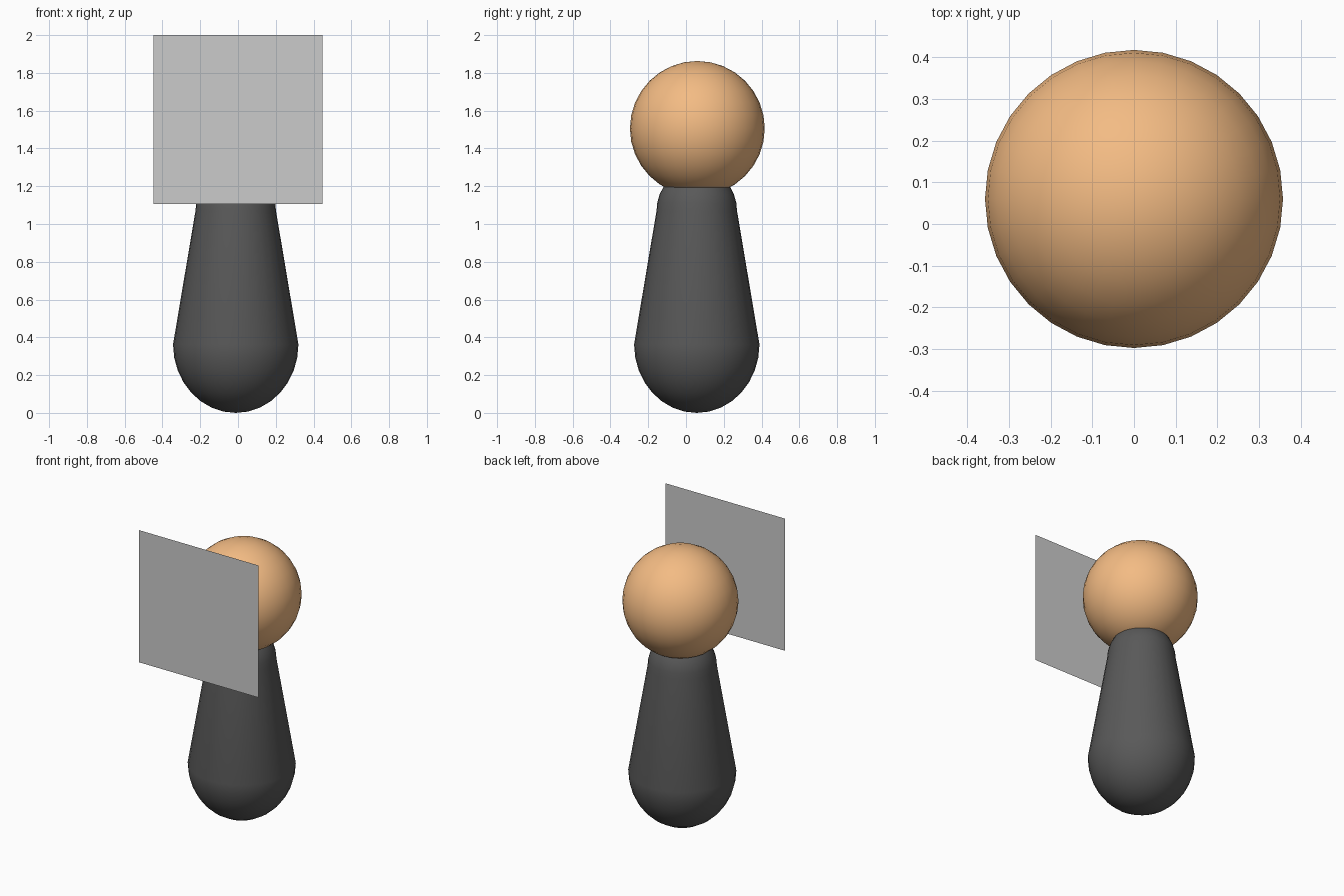
import bpy, bmesh
from math import sin, cos, pi

if "Cube" in bpy.data.objects:
    bpy.data.objects.remove(bpy.data.objects["Cube"])


def colour(obj, rgb):
    mat = bpy.data.materials.new(obj.name + "_colour")
    mat.diffuse_color = (*rgb, 1)
    mat.use_nodes = True
    mat.node_tree.nodes["Principled BSDF"].inputs["Base Color"].default_value = mat.diffuse_color
    obj.data.materials.append(mat)


def smooth_object(name, bm, location):
    mesh = bpy.data.meshes.new(name)
    bmesh.ops.recalc_face_normals(bm, faces=bm.faces)
    for f in bm.faces:
        f.smooth = True
    bm.to_mesh(mesh)
    bm.free()
    obj = bpy.data.objects.new(name, mesh)
    obj.location = location
    bpy.context.collection.objects.link(obj)
    return obj


def dome(radius, height, z, start, end, steps=8):
    # Quarter-ellipse profile between two latitudes
    angles = [start + (end - start) * i / steps for i in range(steps + 1)]
    return [(radius * cos(a), 0, z + height * sin(a)) for a in angles]


# Body: tapered capsule, turned around its axis
bm = bmesh.new()
profile = dome(0.332, 0.362, 0.362, -pi / 2, 0) + dome(0.213, 0.225, 1.07, 0, pi / 2)
verts = [bm.verts.new(p) for p in profile]
edges = [bm.edges.new(pair) for pair in zip(verts, verts[1:])]
bmesh.ops.spin(bm, geom=verts + edges, axis=(0, 0, 1), cent=(0, 0, 0),
               angle=2 * pi, steps=32)
bmesh.ops.remove_doubles(bm, verts=bm.verts, dist=1e-4)
body = smooth_object("body", bm, (-0.012, 0.057, 0))
colour(body, (0.1, 0.1, 0.1))

# Head: round ball sunk onto the body
bm = bmesh.new()
bmesh.ops.create_uvsphere(bm, u_segments=32, v_segments=16, radius=0.357)
head = smooth_object("head", bm, (0, 0.06, 1.506))
colour(head, (0.9, 0.5, 0.23))

# Flat square panel floating in front of the head
bpy.ops.mesh.primitive_plane_add(size=0.895, location=(-0.001, -0.417, 1.5525),
                                 rotation=(pi / 2, 0, 0))
bpy.context.object.name = "front_panel"
